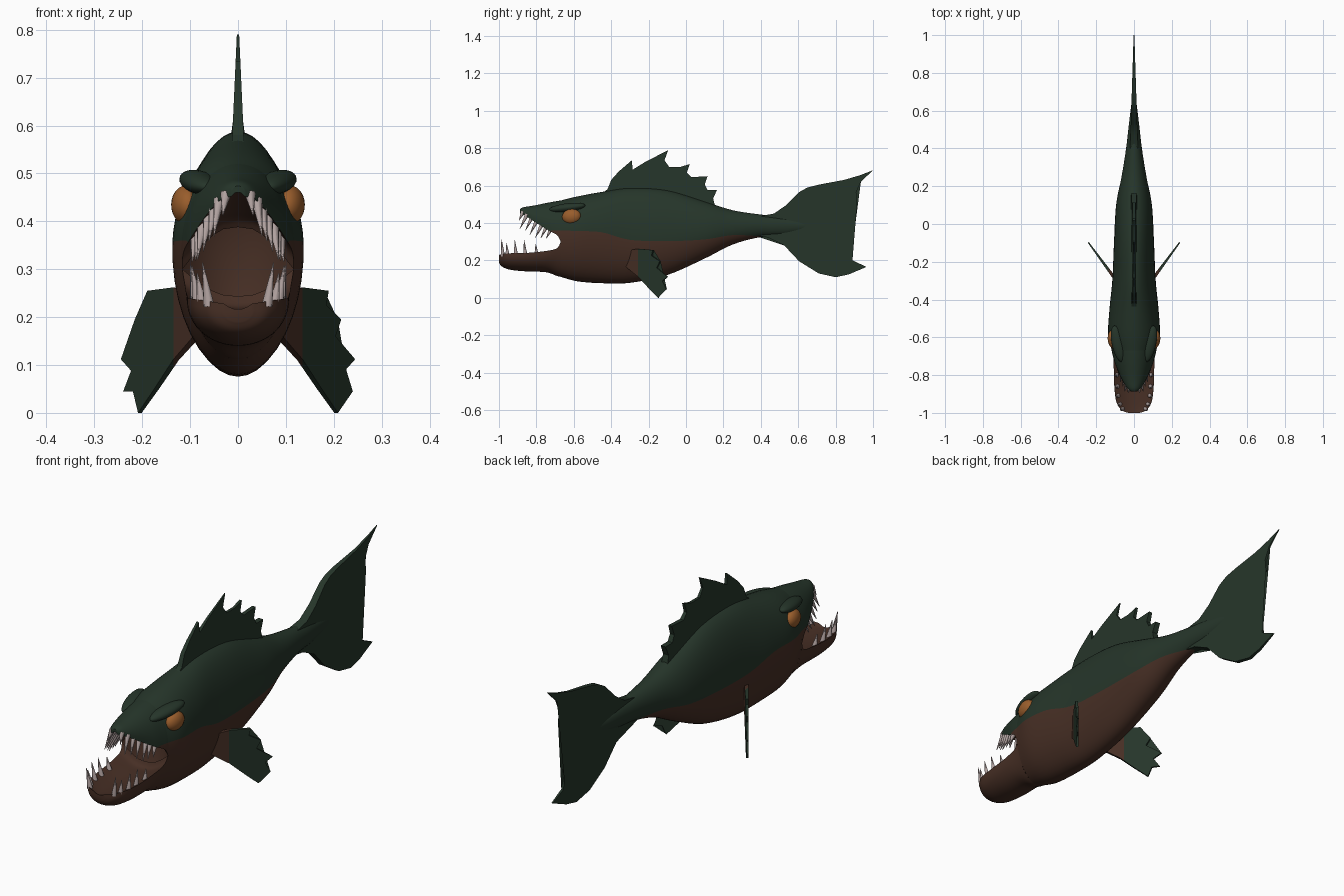
import bpy, bmesh, math
from mathutils import Vector, Matrix

if "Cube" in bpy.data.objects:
    bpy.data.objects.remove(bpy.data.objects["Cube"])


def material(name, rgb):
    m = bpy.data.materials.new(name)
    m.use_nodes = True
    m.diffuse_color = (*rgb, 1)
    m.node_tree.nodes["Principled BSDF"].inputs["Base Color"].default_value = (*rgb, 1)
    return m


GREEN = material("dark green", (0.019, 0.036, 0.023))
BROWN = material("belly brown", (0.062, 0.028, 0.018))
ORANGE = material("eye orange", (0.32, 0.11, 0.025))
IVORY = material("tooth grey", (0.45, 0.37, 0.36))


def finish(bm, name, mats, angle=40):
    bmesh.ops.recalc_face_normals(bm, faces=bm.faces)
    me = bpy.data.meshes.new(name)
    bm.to_mesh(me)
    bm.free()
    for m in mats:
        me.materials.append(m)
    me.shade_smooth()
    me.set_sharp_from_angle(angle=math.radians(angle))
    ob = bpy.data.objects.new(name, me)
    bpy.context.scene.collection.objects.link(ob)
    return ob


def smooth(stations, steps=5):
    """Spline through station tuples."""
    out, n = [], len(stations)
    for i in range(n - 1):
        p = [stations[min(max(i + k, 0), n - 1)] for k in (-1, 0, 1, 2)]
        for s in range(steps):
            t = s / steps
            out.append(tuple(
                b + 0.5 * t * (c - a + t * (2 * a - 5 * b + 4 * c - d + t * (3 * (b - c) + d - a)))
                for a, b, c, d in zip(*p)))
    return out + [stations[-1]]


def arc(z0, z1, top, zc, bottom, w, n):
    """Right side of an egg-shaped section between two heights."""
    def angle(z):
        h = top - zc if z >= zc else zc - bottom
        return math.asin(max(-1, min(1, (z - zc) / h)))
    a0, a1 = angle(z0), angle(z1)
    pts = []
    for i in range(n + 1):
        a = a0 + (a1 - a0) * i / n
        h = top - zc if a >= 0 else zc - bottom
        pts.append((w * math.cos(a), zc + h * math.sin(a)))
    return pts


def mouth_lining(x, z, dip, n=5):
    """Points from the lip to the middle of the mouth."""
    return [(x * (1 - 0.92 * k / n) if k < n else 0, z + dip * math.sin(math.pi / 2 * k / n))
            for k in range(1, n + 1)]


def loft(name, rings, seg_mats, throat=None):
    """Mirror half sections into rings and skin them from front to back."""
    bm = bmesh.new()
    loops = []
    for y, half in rings:
        full = half + [(-x, z) for x, z in half[-2:0:-1]]
        loops.append([bm.verts.new((x, y, z)) for x, z in full])
    n = len(loops[0])
    for a, b in zip(loops, loops[1:]):
        for i in range(n):
            f = bm.faces.new((a[i], a[(i + 1) % n], b[(i + 1) % n], b[i]))
            f.material_index = seg_mats[i if i < len(seg_mats) else n - 1 - i]
    if throat:
        v = bm.verts.new(throat)
        for i in range(n):
            bm.faces.new((v, loops[0][i], loops[0][(i + 1) % n])).material_index = 1
    else:
        bm.faces.new(loops[0]).material_index = seg_mats[0]
    return finish(bm, name, (GREEN, BROWN), 50)


# Body: y, top, widest height, bottom, half width, colour line
body = smooth([
    (-.67, .52, .34, .112, .118, .36), (-.58, .542, .345, .088, .137, .357),
    (-.45, .566, .335, .078, .13, .35), (-.3, .587, .32, .08, .115, .31),
    (-.1, .575, .33, .122, .106, .303), (.1, .515, .35, .21, .095, .312),
    (.25, .468, .375, .285, .066, .335), (.4, .445, .385, .325, .042, .33),
    (.52, .43, .385, .335, .028, .335), (.7, .4, .385, .37, .006, .37)])
rings = []
for y, top, zc, bot, w, line in body:
    line = max(line, bot)
    rings.append((y, arc(top, line, top, zc, bot, w, 12)[:-1] + arc(line, bot, top, zc, bot, w, 10)))
loft("body", rings, [0] * 12 + [1] * 10, throat=(0, -.52, .32))

# Upper jaw: y, top, widest height, lip, half width
upper = smooth([
    (-.888, .474, .46, .452, .014), (-.87, .484, .45, .445, .036), (-.82, .492, .42, .413, .066),
    (-.74, .508, .37, .363, .1), (-.69, .517, .345, .335, .114), (-.67, .52, .34, .3, .118)])
rings = []
for y, top, zc, lip, w in upper:
    line = max(lip, min(.36, lip + .06))
    if y < -.72:
        line = lip
    outer = arc(top, line, top, zc, .112, w, 12)[:-1] + arc(line, lip, top, zc, .112, w, 3)
    rings.append((y, outer + mouth_lining(outer[-1][0], lip, .4 * (top - lip))))
loft("upper_jaw", rings, [0] * 12 + [1] * 8)

# Lower jaw: y, lip, widest height, bottom, half width
lower = smooth([
    (-1, .228, .215, .19, .03), (-.985, .234, .22, .168, .066), (-.94, .238, .225, .15, .094),
    (-.85, .24, .23, .141, .105), (-.75, .25, .25, .137, .108), (-.69, .265, .32, .117, .115),
    (-.67, .3, .34, .112, .118)])
rings = []
for y, lip, zc, bot, w in lower:
    outer = arc(lip, bot, max(.3, zc + .1), zc, bot, w, 12)
    inner = mouth_lining(outer[0][0], lip, -.3 * (lip - bot))
    rings.append((y, inner[::-1] + outer))
loft("lower_jaw", rings, [1] * 17)


# Teeth
def teeth(name, jaw, lip_at, spots, lean):
    bm = bmesh.new()
    for y, length in spots:
        st = min(jaw, key=lambda s: abs(s[0] - y))
        for side in (-1, 1):
            d = Vector((side * .15, *lean)).normalized()
            base = Vector((side * st[4] * .86, y, st[lip_at])) - d * .012
            full = length + .012
            m = Matrix.Translation(base + d * full / 2) @ d.to_track_quat('Z', 'Y').to_matrix().to_4x4()
            bmesh.ops.create_cone(bm, cap_ends=True, segments=8, radius1=.012, radius2=.001,
                                  depth=full, matrix=m)
    finish(bm, name, (IVORY,), 60)


teeth("upper_teeth", upper, 3, [(-.876, .04), (-.855, .075), (-.828, .07), (-.802, .075),
                                (-.775, .07), (-.75, .06), (-.728, .045)], (-.5, -1))
teeth("lower_teeth", lower, 1, [(-.98, .08), (-.955, .055), (-.91, .07), (-.86, .07), (-.8, .045)],
      (-.08, 1))


# Eyes and brows
def blob(name, mat, side, loc, radii, turn):
    bm = bmesh.new()
    m = (Matrix.Translation((side * loc[0], loc[1], loc[2]))
         @ Matrix.Rotation(side * turn[1], 4, 'Z') @ Matrix.Rotation(turn[0], 4, 'X')
         @ Matrix.Diagonal((*radii, 1)))
    bmesh.ops.create_uvsphere(bm, u_segments=24, v_segments=14, radius=1, matrix=m)
    finish(bm, name, (mat,), 80)


for side, word in ((1, "left"), (-1, "right")):
    blob(word + "_eye", ORANGE, side, (.108, -.612, .434), (.031, .051, .041), (.1, -.15))
    blob(word + "_brow", GREEN, side, (.083, -.635, .482), (.034, .1, .023), (.12, -.22))


# Fins: flat outlines with tapered thickness
def fin(name, outline, place, normal, thick, split=None):
    bm = bmesh.new()
    nrm = Vector(normal).normalized()
    sides = [[bm.verts.new(Vector(place(p)) + nrm * s * thick(p)) for p in outline] for s in (1, -1)]
    n = len(outline)
    bm.faces.new(sides[0])
    bm.faces.new(sides[1][::-1])
    for i in range(n):
        j = (i + 1) % n
        bm.faces.new((sides[0][i], sides[1][i], sides[1][j], sides[0][j]))
    bmesh.ops.triangulate(bm, faces=bm.faces)
    if split:
        bmesh.ops.bisect_plane(bm, geom=bm.verts[:] + bm.edges[:] + bm.faces[:],
                               plane_co=(split, 0, 0), plane_no=(1, 0, 0))
        for f in bm.faces:
            f.material_index = int(abs(f.calc_center_median().x) < abs(split))
    finish(bm, name, (GREEN, BROWN), 30)


def upright(p):
    return (0, p[0], p[1])


dorsal = [(-.46, .55), (-.42, .58), (-.4, .63), (-.36, .675), (-.29, .735), (-.285, .685), (-.22, .725),
          (-.095, .79), (-.115, .735), (-.09, .7), (-.03, .7), (.02, .715), (.005, .67), (.03, .645),
          (.115, .65), (.1, .605), (.115, .575), (.165, .575), (.145, .53), (.155, .49),
          (.1, .47), (-.1, .52), (-.4, .53)]
fin("dorsal_fin", dorsal, upright, (1, 0, 0), lambda p: .002 + .045 * (.8 - p[1]))

tail = [(.36, .43), (.47, .45), (.535, .495), (.605, .565), (.65, .59), (.71, .605), (.845, .63), (.93, .655),
        (1, .682), (.935, .62), (.91, .565), (.915, .51), (.87, .495), (.83, .455), (.82, .41),
        (.835, .385), (.795, .37), (.775, .34), (.835, .32), (.83, .29), (.88, .285), (.87, .25),
        (.89, .2), (.965, .165), (.87, .125), (.8, .11), (.71, .13), (.605, .195), (.525, .28),
        (.44, .322), (.36, .335)]
fin("tail_fin", tail, upright, (1, 0, 0), lambda p: .002 + .032 * (1 - p[0]))

pectoral = [(.07, .25), (.13, .262), (.185, .255), (.18, .225), (.212, .195), (.2, .16), (.242, .112),
            (.22, .088), (.237, .045), (.216, .045), (.205, 0), (.17, .05), (.13, .11), (.09, .155), (.06, .19)]
for side, word in ((1, "left"), (-1, "right")):
    fin(word + "_pectoral_fin", pectoral,
        lambda p: (side * p[0], -.27 + 1.36 * (p[0] - .115), p[1]),
        (side * 1.36, -1, 0), lambda p: .003 + .04 * (.25 - p[0]), split=side * .135)
